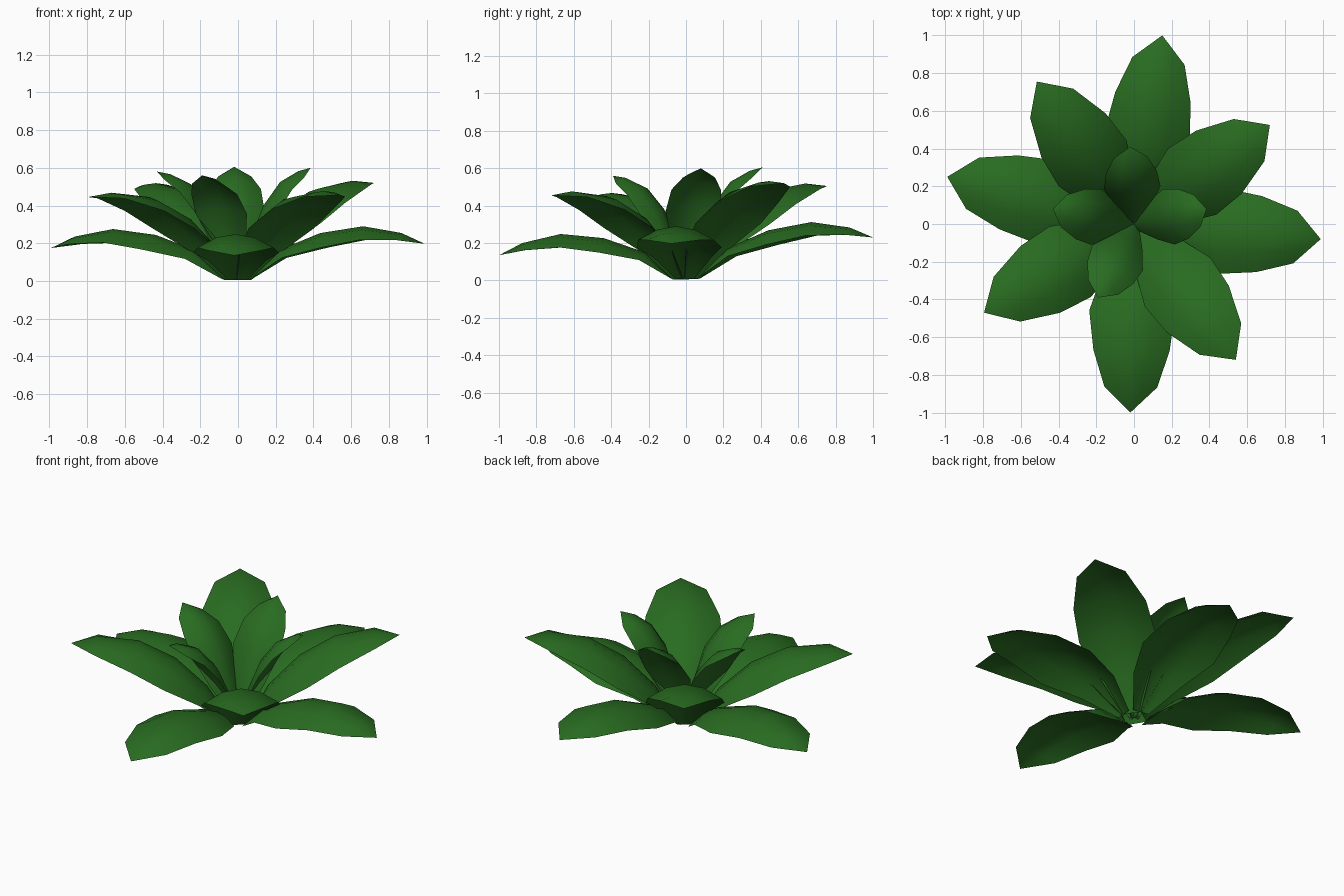
import bpy
from mathutils import Vector

if "Cube" in bpy.data.objects:
    bpy.data.objects.remove(bpy.data.objects["Cube"])

green = bpy.data.materials.new("leaf green")
green.diffuse_color = (0.022, 0.15, 0.015, 1)
green.use_nodes = True
green.node_tree.nodes["Principled BSDF"].inputs["Base Color"].default_value = green.diffuse_color

# Profile rows: fraction of reach, height, half width, edge droop
LOW = [(.07, .01, .05, .0), (.22, .165, .155, .05), (.44, .255, .228, .08),
       (.67, .292, .202, .072), (.875, .257, .14, .04), (1, .2, 0, 0)]
MID = [(.06, .01, .05, .0), (.18, .20, .145, .05), (.37, .37, .217, .085),
       (.595, .487, .206, .078), (.845, .527, .138, .03), (1, .515, 0, 0)]
INNER = [(0, .01, .03, .0), (.17, .225, .105, .04), (.35, .40, .15, .058),
         (.58, .525, .135, .055), (.83, .582, .088, .035), (1, .6, 0, 0)]
ACROSS = (-1, -.5, 0, .5, 1)


def leaf(name, profile, tip):
    """Arched blade from the crown out to the given tip point."""
    out = Vector((tip[0], tip[1], 0))
    reach = out.length
    out.normalize()
    side = Vector((-out.y, out.x, 0))
    lift = tip[2] - profile[-1][1]
    # droop is square to the blade, so steep leaves curl outward as well
    verts, faces = [], []
    n = len(ACROSS)
    for i, (f, z, w, droop) in enumerate(profile[:-1]):
        a, b = profile[max(i - 1, 0)], profile[i + 1]
        slope = Vector(((b[0] - a[0]) * reach, b[1] - a[1])).normalized()
        for u in ACROSS:
            d = droop * u * u
            p = out * (f * reach + d * slope.y) + side * (u * w)
            p.z = max(z + lift * f - d * slope.x, .003)
            verts.append(p)
    verts.append(Vector(tip))
    rows = len(profile) - 1
    for r in range(rows - 1):
        for c in range(n - 1):
            k = r * n + c
            faces.append((k, k + n, k + n + 1, k + 1))
    last = (rows - 1) * n
    for c in range(n - 1):
        faces.append((last + c, rows * n, last + c + 1))
    me = bpy.data.meshes.new(name)
    me.from_pydata(verts, [], faces)
    me.materials.append(green)
    me.update()
    me.shade_smooth()
    bpy.context.collection.objects.link(bpy.data.objects.new(name, me))


# Three whorls of four leaves
WHORLS = {
    "low_leaf": (LOW, [(.99, -.08, .197), (.15, 1, .23), (-.99, .25, .175), (-.02, -1, .135)]),
    "middle_leaf": (MID, [(.72, .525, .52), (-.515, .755, .505), (-.795, -.47, .445), (.54, -.72, .455)]),
    "inner_leaf": (INNER, [(.385, .08, .6), (-.02, .41, .605), (-.43, .08, .58), (-.19, -.39, .56)]),
}
for name, (profile, tips) in WHORLS.items():
    for i, tip in enumerate(tips):
        leaf(f"{name}_{i + 1}", profile, tip)
